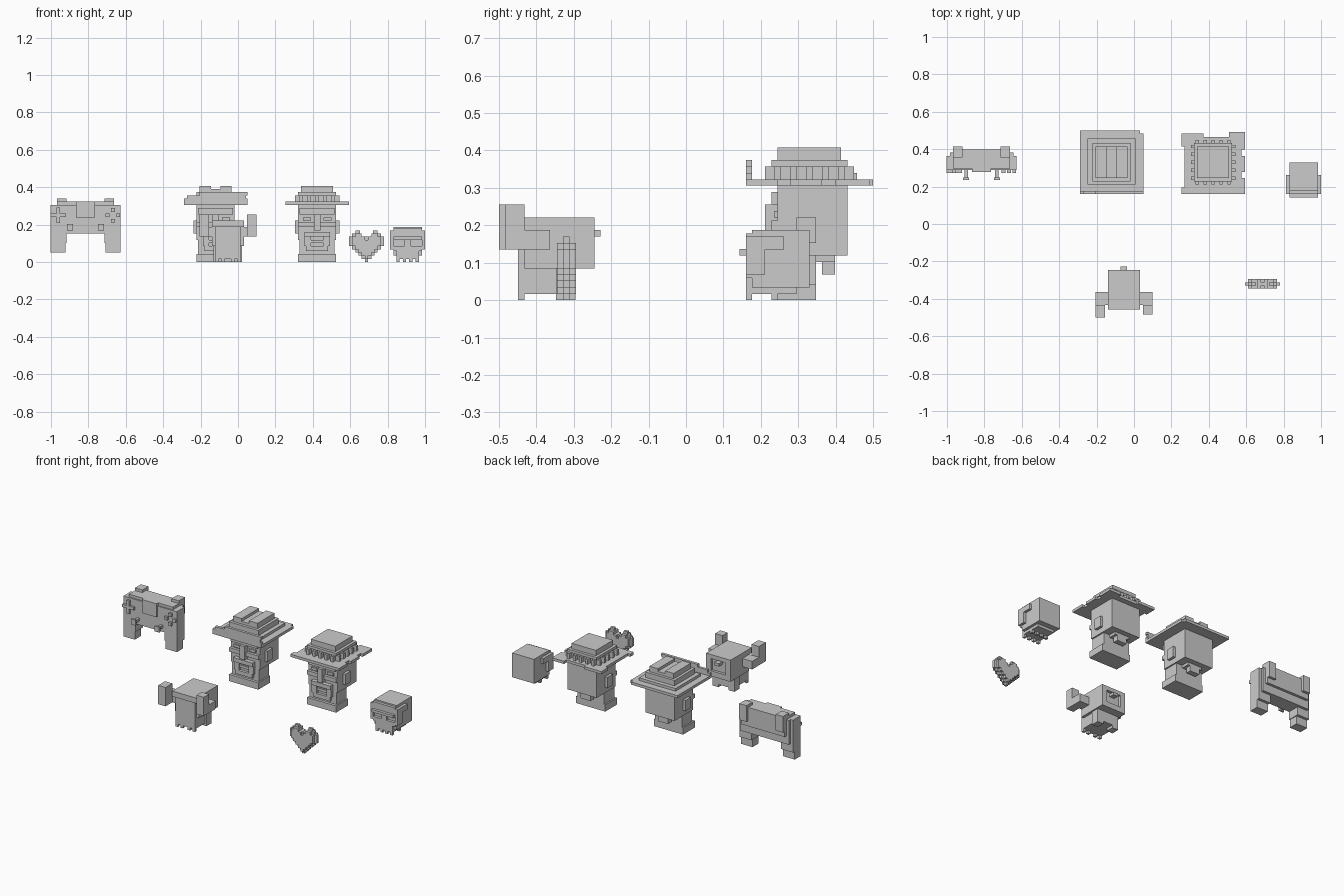
import bpy
import bmesh
from mathutils import Matrix, Vector

CELL = 0.017

cube = bpy.data.objects.get("Cube")
if cube:
    bpy.data.objects.remove(cube)


def kit(prefix, origin_x, origin_y):
    """Return a function that adds blocks, in cells, around one figure's origin."""
    origin = Vector((origin_x, origin_y, 0))

    def block(name, *spans, mirror=False):
        bm = bmesh.new()
        for side in ((1, -1) if mirror else (1,)):
            for x, y, z in spans:
                size = Vector((x[1] - x[0], y[1] - y[0], z[1] - z[0])) * CELL
                middle = Vector((side * sum(x), sum(y), sum(z))) * CELL / 2
                bmesh.ops.create_cube(bm, size=1, matrix=Matrix.Translation(origin + middle) @ Matrix.Diagonal(size.to_4d()))
        mesh = bpy.data.meshes.new(prefix + "_" + name)
        bm.to_mesh(mesh)
        bm.free()
        obj = bpy.data.objects.new(mesh.name, mesh)
        bpy.context.collection.objects.link(obj)
        return obj

    return block


def mid(half):
    return (-half, half)


# Totem head shared by both hatted figures
def totem(prefix, origin_x):
    block = kit(prefix, origin_x, 0.33)
    block("head", (mid(6), (-5, 6), (7, 18)))
    block("neck", (mid(5.5), (-5, 1), (2, 7)))
    block("base", (mid(6), (-6, 1), (0, 2.5)))
    block("nape", (mid(3), (1, 4), (6, 7)), (mid(2), (2, 4), (4, 6)))
    block("brow", (mid(5.5), (-6, -5), (15, 17)))
    block("nose", (mid(1), (-7, -5), (10, 15)))
    block("eyes", ((2, 4.5), (-5.6, -5), (13, 14)), mirror=True)
    block("cheeks", ((1, 6), (-6, -5), (11, 12.5)), mirror=True)
    block("ears", ((6, 7), (-2, 1), (9, 13)), mirror=True)
    block("moustache", (mid(4), (-6.5, -5), (8, 9.5)))
    block("mouth_sides", ((2, 4), (-6, -5), (5, 8)), mirror=True)
    block("lip", (mid(2), (-5.6, -5), (6, 7)))
    block("chin", (mid(3.5), (-6, -5), (3.5, 5)))
    return block


# Figure in the stepped hat with a turned-up front brim
block = totem("folded_hat_head", -0.12)
block("brim", (mid(10), (-10, 9), (18, 19)), (mid(9), (9, 10), (18, 19)),
      ((-10, -9), (6, 10), (18, 19)))
block("front_flap", (mid(10), (-10, -9), (18, 20)),
      ((-9, 9.5), (-10, -9), (20, 21)), ((-5, 10), (-10, -9), (21, 22)))
block("crown_steps", (mid(7.5), (-7, 7.5), (19, 20)), (mid(6), mid(6), (20, 22)),
      (mid(5), mid(5), (22, 23)))
block("crown_ridges", ((1.5, 5), mid(5), (23, 24)), mirror=True)

# Figure in the hat with a notched band
block = totem("banded_hat_head", 0.423)
block("brim", (mid(9), (-9, 8), (18, 19)), ((-10, 6), (-10, -8), (18, 19)),
      ((4, 10), (-10, -5), (18, 19)), ((5, 10), (4, 9.5), (18, 19)),
      ((9, 10), (-3, 2), (18, 19)), ((-10, -3), (5, 9), (18, 19)))
block("crown", (mid(5.5), mid(5.5), (19, 21)), (mid(6), mid(6), (21, 22)),
      (mid(5), mid(5), (22, 24)))
for i in range(-2, 3):
    across = (i * 2.5 - 0.5, i * 2.5 + 0.5)
    block("band_side_tabs", ((5.5, 7), across, (19, 21)), mirror=True)
    block("band_end_tabs", (across, (5.5, 7), (19, 21)), (across, (-7, -5.5), (19, 21)))

# Skull
block = kit("skull", 0.907, 0.16)
block("cranium", (mid(4.5), (1, 10), (2, 11)))
block("forehead", (mid(4.5), (0, 1), (8, 10.5)))
block("brow", (mid(4.5), (-1, 0), (7, 8)), (mid(4.5), (0, 1), (7, 8)))
block("temples", ((4.5, 5.5), (0, 3), (4, 10)), ((4.5, 5.5), (3, 6), (8, 10)), mirror=True)
block("nose", (mid(1), (0, 1), (5, 7)))
block("cheekbones", ((0, 4.5), (0, 1), (3.5, 5)), mirror=True)
block("jaw", (mid(3.5), (0, 8), (1, 3.5)))
for i in range(4):
    left = i * 2 - 3.5
    block("tooth", ((left, left + 1), (0, 1), (0, 1)), ((left, left + 1), (4, 5), (0, 1)))

# Small creature with raised arms
block = kit("creature", -0.054, -0.5)
block("body", (mid(5), (4, 14), (5, 13)))
block("face_plate", (mid(5), (2.5, 4), (11, 13)), (mid(4), (3, 4), (5, 11)))
block("back_frame_sides", ((3, 5), (14, 15), (5, 13)), mirror=True)
block("back_frame_rails", (mid(3), (14, 15), (11.5, 13)), (mid(3), (14, 15), (5, 7)))
block("tail", (mid(1), (14, 16), (10, 11)))
block("elbows", ((5, 9), (4, 8), (8, 11)), mirror=True)
block("right_hand", ((-9, -6), (0, 4), (8, 15)))
block("left_hand", ((6, 9), (1, 4), (8, 15)))
block("belly", (mid(4), (3, 12), (1, 5)))
block("front_feet", ((1, 2), (3, 4), (0, 1)), ((3, 4), (3, 4), (0, 1)), mirror=True)
block("hind_legs", ((2, 4.5), (9, 12), (0, 5)), mirror=True)

# Game controller
block = kit("controller", -0.815, 0.33)
block("shell", (mid(10), (-2.5, 3), (9, 18)), (mid(9), (-2, 4), (12, 19)))
block("shell_ends", ((6, 11), (-2.5, 2), (9, 18)), mirror=True)
block("centre_pad", (mid(3), (-3, 0.5), (14, 19)))
block("triggers", ((6, 9), (1.5, 5), (14, 20)), mirror=True)
block("grips", ((6, 11), (-2.5, 2), (6, 9)), ((6.3, 11), (-2.5, 1), (3, 6)), mirror=True)
block("stick_stems", ((4.3, 5.3), (-5, -2.5), (10.5, 11.5)), mirror=True)
block("stick_caps", ((3.9, 5.8), (-5.5, -4.8), (10, 12)), mirror=True)
block("direction_pad", ((-9.1, -8.1), (-3.3, -2), (12.3, 17.2)),
      ((-11, -6.2), (-3.3, -2), (14.2, 15.3)))
for dx, dz in ((-1, 0), (1, 0), (0, -1), (0, 1)):
    x, z = 8.6 + dx * 1.7, 14.7 + dz * 1.7
    block("button", ((x - 0.6, x + 0.6), (-3.3, -2), (z - 0.6, z + 0.6)))

# Pixel heart: a full middle layer between two inset faces
block = kit("heart", 0.687, -0.32)
outer_edge = (0.5, 1.5, 2.5, 3.5, 4.5, 5.5, 5.5, 5.5, 4.5, 3.5)
for row, edge in enumerate(outer_edge):
    inner = max(0, row - 7) + (0.5 if row == 8 else 0)
    block("middle_row", ((inner, edge), mid(0.5), (row, row + 1)), mirror=True)
    if 1 <= row <= 8:
        block("face_row", ((max(0, row - 6.5), edge - 1), mid(1.5), (row, row + 1)), mirror=True)
